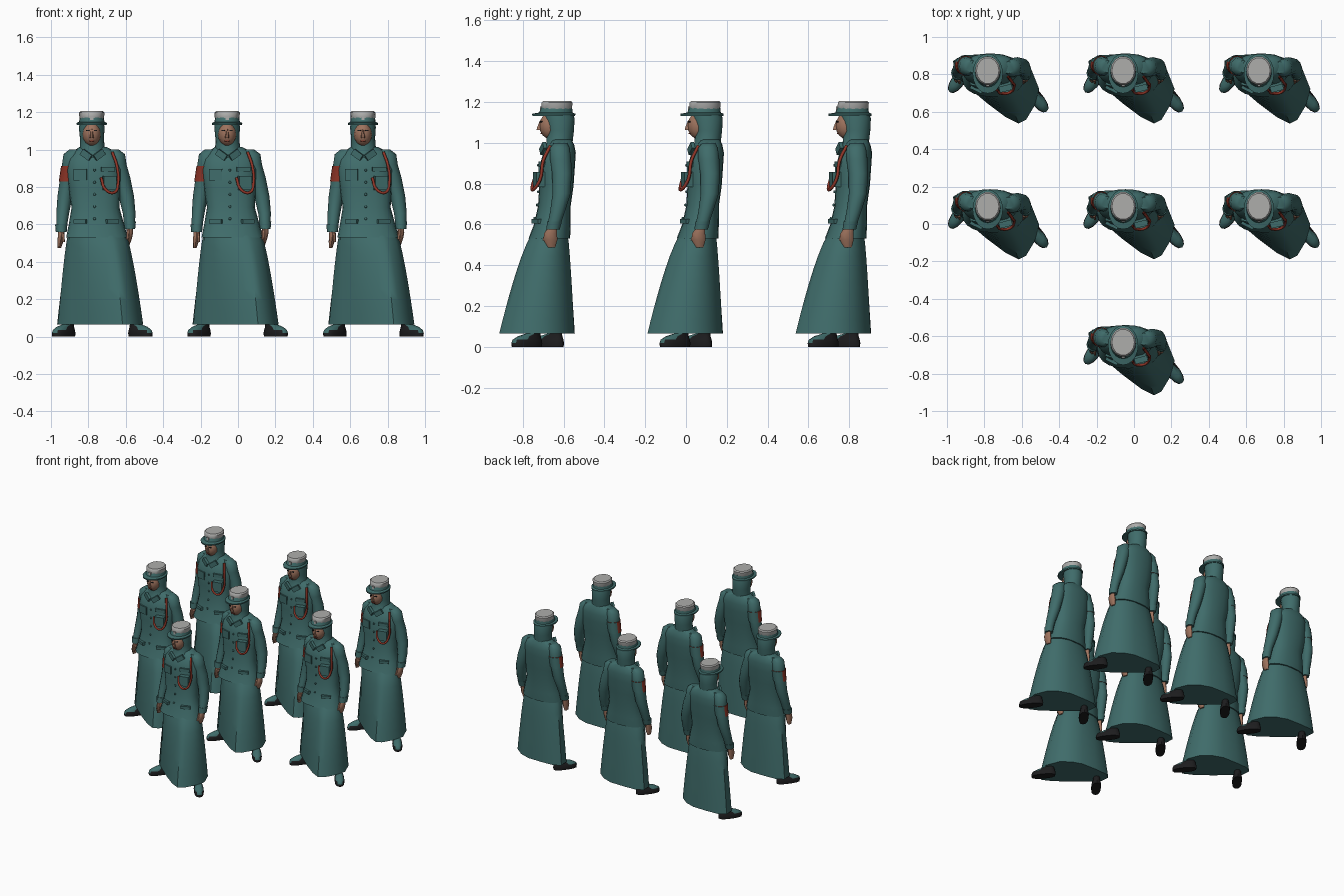
import bpy, bmesh, math
from mathutils import Vector, Matrix

cube = bpy.data.objects.get("Cube")
if cube:
    bpy.data.objects.remove(cube)


def material(name, rgb):
    m = bpy.data.materials.new(name)
    m.use_nodes = True
    m.diffuse_color = (*rgb, 1)
    m.node_tree.nodes["Principled BSDF"].inputs["Base Color"].default_value = (*rgb, 1)
    return m


TEAL = material("teal_cloth", (0.05, 0.15, 0.145))
SKIN = material("skin", (0.34, 0.17, 0.11))
WHITE = material("pale_grey", (0.42, 0.42, 0.41))
RED = material("red_cord", (0.27, 0.035, 0.02))
BLACK = material("black_leather", (0.012, 0.012, 0.013))
parts = []


def finish(name, bm, mats, rule=None, matrix=None):
    """Turn a bmesh into a shaded object, colouring faces by an optional rule."""
    if matrix:
        bm.transform(matrix)
    bmesh.ops.recalc_face_normals(bm, faces=bm.faces)
    bm.normal_update()
    for f in bm.faces:
        f.material_index = rule(f) if rule else 0
    mesh = bpy.data.meshes.new(name)
    bm.to_mesh(mesh)
    bm.free()
    for m in mats:
        mesh.materials.append(m)
    ob = bpy.data.objects.new(name, mesh)
    bpy.context.collection.objects.link(ob)
    bpy.ops.object.select_all(action="DESELECT")
    ob.select_set(True)
    bpy.context.view_layer.objects.active = ob
    bpy.ops.object.shade_smooth_by_angle(angle=math.radians(45))
    parts.append(ob)
    return ob


def skin_rings(rings):
    """Bridge a stack of point rings and close both ends."""
    bm = bmesh.new()
    rows = [[bm.verts.new(p) for p in ring] for ring in rings]
    for a, b in zip(rows, rows[1:]):
        for i in range(len(a)):
            j = (i + 1) % len(a)
            bm.faces.new((a[i], a[j], b[j], b[i]))
    bm.faces.new(rows[0])
    bm.faces.new(rows[-1])
    return bm


def oval(x, y, z, rx, ry, n, power=2.0):
    ring = []
    for i in range(n):
        c, s = math.cos(math.tau * i / n), math.sin(math.tau * i / n)
        ring.append((x + rx * math.copysign(abs(c) ** (2 / power), c),
                     y + ry * math.copysign(abs(s) ** (2 / power), s), z))
    return ring


def loft(name, sections, mats, n=16, power=2.0, rule=None, matrix=None):
    """Sections are (z, x, y, radius x, radius y)."""
    rings = [oval(x, y, z, rx, ry, n, power) for z, x, y, rx, ry in sections]
    return finish(name, skin_rings(rings), mats, rule, matrix)


def box(name, loc, size, mat, turn=0.0, tilt=0.0):
    bm = bmesh.new()
    bmesh.ops.create_cube(bm, size=1)
    m = (Matrix.Translation(loc) @ Matrix.Rotation(turn, 4, "Z")
         @ Matrix.Rotation(tilt, 4, "Y") @ Matrix.Diagonal((*size, 1)))
    return finish(name, bm, [mat], matrix=m)


def ball(name, loc, size, mat, segs=12):
    bm = bmesh.new()
    bmesh.ops.create_uvsphere(bm, u_segments=segs, v_segments=8, radius=1)
    return finish(name, bm, [mat], matrix=Matrix.Translation(loc) @ Matrix.Diagonal((*size, 1)))


# Long skirt: waist oval blended into a striding hem outline
hem = [(.28, -.1), (.24, 0), (.17, .055), (.09, .083), (-.03, .085), (-.13, .08), (-.18, .05),
       (-.175, -.02), (-.1, -.09), (0, -.175), (.1, -.25), (.17, -.285), (.21, -.265), (.255, -.19)]
rings = []
for k in range(9):
    f = k / 8
    t = f ** 0.7
    ring = []
    for x, y in hem:
        a = math.atan2(y + .07, x - .05)
        wx, wy = .03 + .15 * math.cos(a), -.035 + .085 * math.sin(a)
        ring.append((wx + (x - wx) * t, wy + (y - wy) * t, .57 - .505 * f))
    rings.append(ring)
finish("skirt", skin_rings(rings), [TEAL])

# Jacket with flared hem
loft("jacket", [(.53, .033, -.04, .165, .102), (.6, .03, -.025, .148, .09), (.69, .025, -.015, .128, .08),
                (.79, .02, -.005, .138, .084), (.89, .018, 0, .148, .086), (.95, .018, .01, .14, .08),
                (.99, .018, .02, .115, .062), (1.015, .012, .02, .07, .05)], [TEAL], 20, 2.3)

# Hood, collar and face
loft("hood", [(.955, .012, -.005, .08, .072), (1.0, .008, .01, .067, .064), (1.06, .006, .014, .064, .067),
              (1.12, .005, .01, .069, .074), (1.16, .005, .005, .06, .066)], [TEAL])
ball("face", (.005, -.032, 1.083), (.049, .057, .066), SKIN)
loft("nose", [(1.062, .005, -.085, .011, .02), (1.075, .005, -.084, .01, .018),
              (1.11, .005, -.078, .005, .009)], [SKIN], 6)
box("mouth", (.005, -.079, 1.046), (.026, .008, .004), RED)
for side, word in ((-1, "right"), (1, "left")):
    box(word + "_eye", (.005 + side * .02, -.081, 1.102), (.017, .008, .007), BLACK, side * .35)
    box(word + "_collar_flap", (.01 + side * .035, -.07, .972), (.06, .018, .035), TEAL, side * .35, side * -.6)

# Hat: brim, pale crown and front badge
loft("hat_brim", [(1.132, .005, -.018, .08, .105), (1.142, .005, -.018, .081, .106),
                  (1.148, .005, -.008, .068, .082), (1.172, .005, -.004, .064, .076)], [TEAL], 20)
loft("hat_crown", [(1.16, .005, -.004, .062, .073), (1.168, .005, -.004, .066, .077),
                   (1.197, .005, -.002, .068, .078), (1.205, .005, -.002, .06, .07)], [WHITE], 14)
box("hat_badge", (.005, -.08, 1.168), (.018, .012, .02), WHITE)

# Sleeves, cuffs and hands
sleeves = {
    "right": [(1.0, -.08, .02, .035, .032), (.975, -.098, .02, .048, .048), (.92, -.108, .022, .046, .052),
              (.85, -.12, .027, .044, .048), (.75, -.138, .027, .04, .044), (.66, -.15, .005, .034, .036),
              (.565, -.158, -.022, .027, .031)],
    "left": [(1.0, .115, .015, .035, .032), (.975, .135, .012, .048, .048), (.92, .145, .015, .046, .052),
             (.85, .165, .022, .046, .048), (.75, .19, .02, .041, .044), (.66, .205, 0, .034, .036),
             (.58, .208, -.022, .027, .031)],
}
for word, sections in sleeves.items():
    side = 1 if word == "left" else -1
    z, x, y, rx, ry = sections[-1]
    loft(word + "_sleeve", sections, [TEAL], 12)
    loft(word + "_cuff", [(z - .006, x, y, .029, .033), (z + .035, x, y + .008, .033, .036)], [TEAL], 12)
    loft(word + "_hand", [(z + .01, x, y, .016, .02), (z - .025, x, y - .012, .018, .032),
                          (z - .055, x - .004, y - .012, .016, .034),
                          (z - .092, x - .01, y - .008, .009, .02)], [SKIN], 8)
    loft(word + "_thumb", [(z - .01, x - side * .008, y - .025, .01, .012),
                           (z - .06, x - side * .012, y - .045, .007, .008)], [SKIN], 6)
    box(word + "_shoulder_strap", (.018 + side * .085, .02, .996), (.07, .04, .012), TEAL, 0, side * .25)

# Red armband on the outer and front faces of the right sleeve
loft("armband", [(.83, -.124, .027, .047, .05), (.87, -.117, .026, .048, .052), (.912, -.11, .023, .049, .055)],
     [RED, TEAL], 16, rule=lambda f: int(f.calc_center_median().y > .05))

# Pockets, pouch, buttons and belt seam
box("right_chest_pocket", (-.055, -.073, .865), (.07, .024, .06), TEAL, -.2)
box("pouch", (.098, -.085, .82), (.07, .055, .075), TEAL, .25)
box("left_chest_flap", (.09, -.07, .895), (.075, .03, .025), TEAL, .25)
for side, word in ((-1, "right"), (1, "left")):
    box(word + "_hip_flap", (.03 + side * .085, -.1, .615), (.07, .025, .022), TEAL, side * .45)
for k in range(5):
    z = .63 + k * .065
    ball("button_%d" % (k + 1), (.02, -.094 - max(0, .72 - z) * .2, z), (.007, .006, .007), TEAL, 8)

# Looped red cord from the shoulder to the pouch
curve = bpy.data.curves.new("cord", "CURVE")
curve.dimensions = "3D"
curve.bevel_depth = .008
curve.bevel_resolution = 1
curve.resolution_u = 4
spline = curve.splines.new("BEZIER")
path = [(.115, -.035, .985), (.14, -.07, .91), (.146, -.085, .82), (.125, -.118, .77), (.08, -.124, .785),
        (.055, -.105, .85)]
spline.bezier_points.add(len(path) - 1)
for bp, p in zip(spline.bezier_points, path):
    bp.co = p
    bp.handle_left_type = bp.handle_right_type = "AUTO"
curve.materials.append(RED)
cord = bpy.data.objects.new("cord", curve)
bpy.context.collection.objects.link(cord)
parts.append(cord)

# Shoes: black with cloth-coloured uppers, toes turned outwards
for word, loc, turn in (("left", (.265, -.15, 0), -.9), ("right", (-.145, -.045, 0), -2.2)):
    place = Matrix.Translation(loc) @ Matrix.Rotation(turn, 4, "Z")
    loft(word + "_shoe", [(0, 0, 0, .088, .034), (.018, 0, 0, .09, .036), (.035, -.002, 0, .085, .033),
                          (.052, -.015, 0, .066, .027), (.066, -.042, 0, .036, .024),
                          (.11, -.05, 0, .028, .024)],
         [BLACK, TEAL], 14, 2.4, rule=lambda f: int(f.normal.z > .35), matrix=place)

# Seven figures: two rows of three and one leader, sharing the same meshes
spots = [(x, y) for y in (.096, .822) for x in (-.787, -.063, .663)] + [(-.063, -.63)]
for number, (x, y) in enumerate(spots, 1):
    for part in list(parts):
        ob = part if number == 1 else part.copy()
        if number > 1:
            bpy.context.collection.objects.link(ob)
            ob.name = "%s_%d" % (part.name, number)
        ob.location = Vector((x, y, 0))
